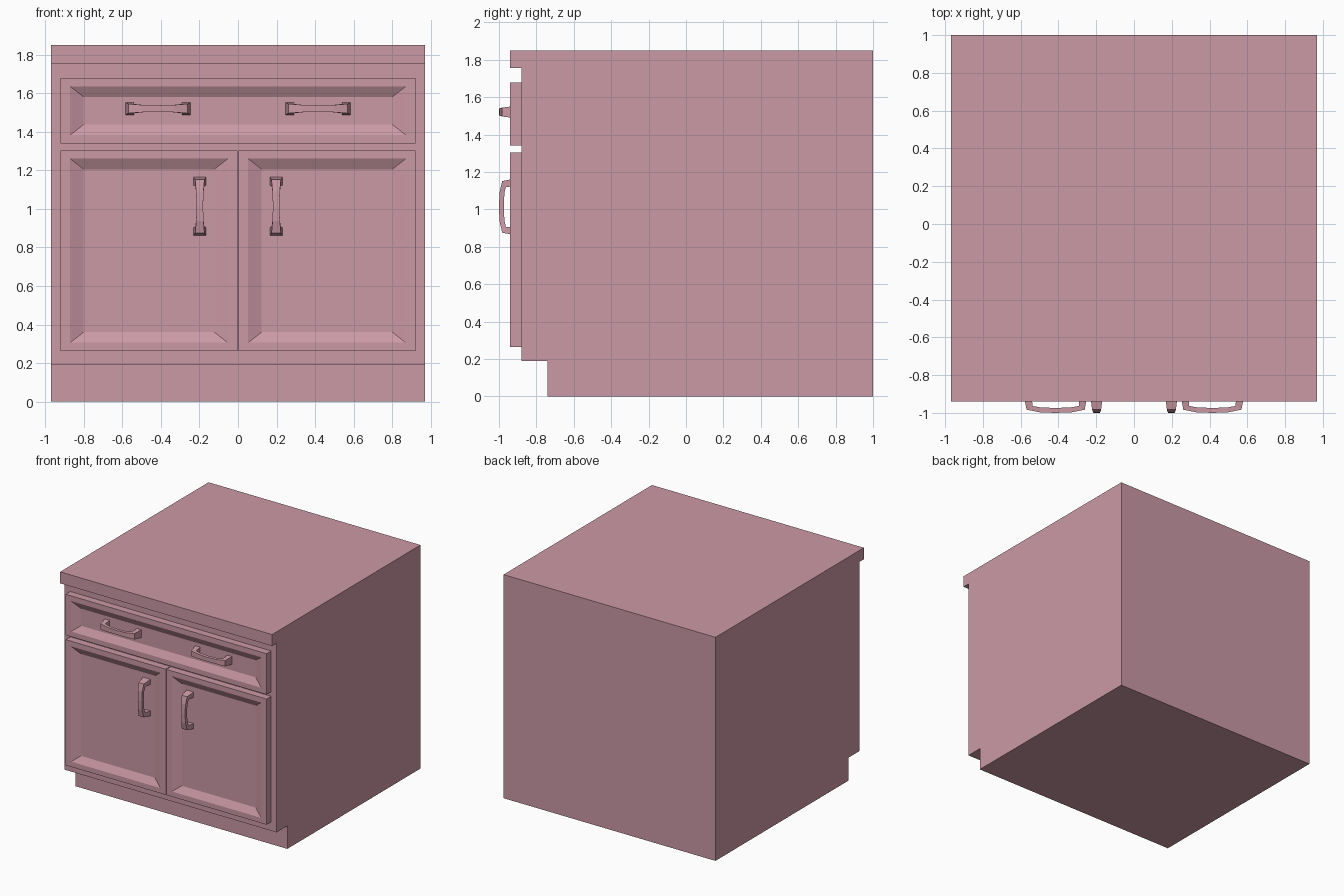
import bpy, bmesh

if "Cube" in bpy.data.objects:
    bpy.data.objects.remove(bpy.data.objects["Cube"])

mat = bpy.data.materials.new("pink_paint")
mat.diffuse_color = (0.6, 0.32, 0.38, 1)
mat.use_nodes = True
mat.node_tree.nodes["Principled BSDF"].inputs["Base Color"].default_value = mat.diffuse_color


def finish(bm, name):
    bmesh.ops.recalc_face_normals(bm, faces=bm.faces)
    mesh = bpy.data.meshes.new(name)
    bm.to_mesh(mesh)
    bm.free()
    mesh.materials.append(mat)
    ob = bpy.data.objects.new(name, mesh)
    bpy.context.collection.objects.link(ob)
    return ob


def loft(name, rings):
    """Skin a list of closed rings and cap both ends."""
    bm = bmesh.new()
    rows = [[bm.verts.new(p) for p in ring] for ring in rings]
    n = len(rows[0])
    for a, b in zip(rows, rows[1:]):
        for i in range(n):
            j = (i + 1) % n
            bm.faces.new((a[i], a[j], b[j], b[i]))
    bm.faces.new(rows[0])
    bm.faces.new(rows[-1])
    return finish(bm, name)


def panel(name, x0, x1, z0, z1):
    """Front panel with a frame and a sloped recess."""
    def ring(dx, dz, y):
        return [(x0 + dx, y, z0 + dz), (x1 - dx, y, z0 + dz),
                (x1 - dx, y, z1 - dz), (x0 + dx, y, z1 - dz)]
    return loft(name, [ring(0, 0, -0.88), ring(0, 0, -0.94),
                       ring(0.05, 0.043, -0.94), ring(0.12, 0.098, -0.91)])


def handle(name, cx, cz, half, vertical):
    """Bowed pull: outer and inner curve with a width that narrows mid-way."""
    # outer u, outer y, inner u, inner y, half width
    side = [(half, -0.908, half - 0.043, -0.908, 0.033),
            (half - 0.014, -0.983, half - 0.045, -0.963, 0.024),
            (half * 0.5, -0.997, half * 0.48, -0.971, 0.019)]
    mid = [(0, -1.0, 0, -0.974, 0.017)]
    stations = side + mid + [(-a, b, -c, d, w) for a, b, c, d, w in reversed(side)]
    rings = []
    for ou, oy, iu, iy, w in stations:
        ring = [(ou, oy, -w), (ou, oy, w), (iu, iy, w), (iu, iy, -w)]
        rings.append([(cx + v, y, cz + u) if vertical else (cx + u, y, cz + v)
                      for u, y, v in ring])
    return loft(name, rings)


# Cabinet body: side profile with toe kick and worktop overhang
profile = [(-0.74, 0), (1, 0), (1, 1.85), (-0.94, 1.85), (-0.94, 1.755),
           (-0.88, 1.755), (-0.88, 0.19), (-0.74, 0.19)]
loft("cabinet_body", [[(x, y, z) for y, z in profile] for x in (-0.97, 0.97)])

# Drawer front and the two doors
panel("drawer_front", -0.92, 0.92, 1.34, 1.678)
panel("left_door", -0.92, -0.003, 0.263, 1.303)
panel("right_door", 0.003, 0.92, 0.263, 1.303)

# Handles, mirrored left and right
for s, side_name in ((-1, "left"), (1, "right")):
    handle(side_name + "_drawer_handle", s * 0.415, 1.52, 0.168, False)
    handle(side_name + "_door_handle", s * 0.198, 1.013, 0.152, True)
